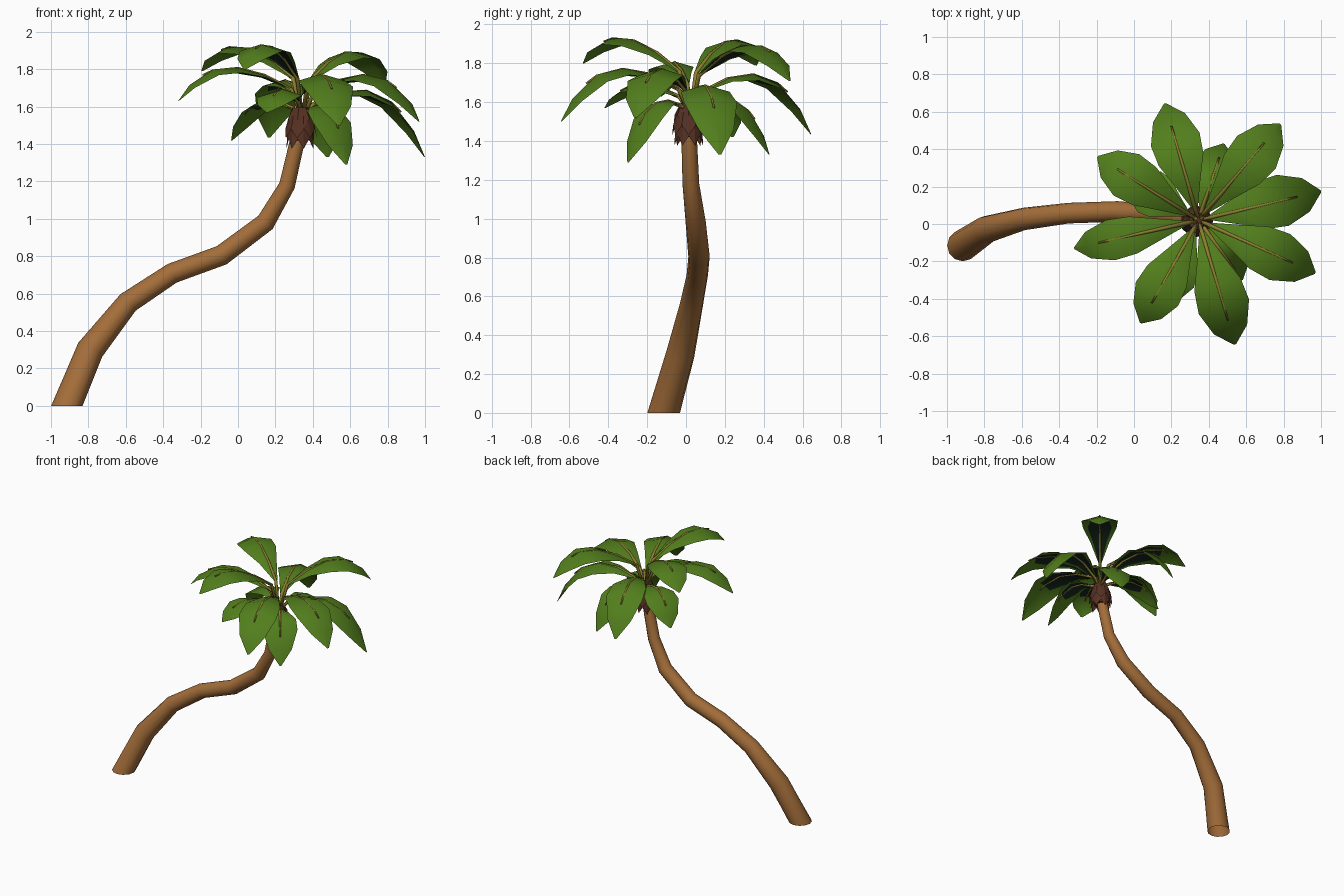
import bpy, bmesh, math
from mathutils import Vector

if "Cube" in bpy.data.objects:
    bpy.data.objects.remove(bpy.data.objects["Cube"])


def material(name, rgb):
    m = bpy.data.materials.new(name)
    m.diffuse_color = (*rgb, 1)
    m.use_nodes = True
    m.node_tree.nodes["Principled BSDF"].inputs["Base Color"].default_value = m.diffuse_color
    return m


BARK = material("bark brown", (0.37, 0.155, 0.042))
HUSK = material("dark husk", (0.092, 0.03, 0.016))
LEAF = material("leaf green", (0.085, 0.21, 0.012))
SHADE = material("leaf underside dark", (0.008, 0.02, 0.013))
RIB = material("rib olive", (0.27, 0.21, 0.03))


def finish(name, bm, mat, smooth=True):
    me = bpy.data.meshes.new(name)
    bm.to_mesh(me)
    bm.free()
    me.materials.append(mat)
    for p in me.polygons:
        p.use_smooth = smooth
    ob = bpy.data.objects.new(name, me)
    bpy.context.collection.objects.link(ob)
    return ob


def tube(bm, path, radii, sides, flat_start=False):
    """Sweep a round section along a path; a flat start stays open."""
    rings = []
    for i, (p, r) in enumerate(zip(path, radii)):
        d = (path[min(i + 1, len(path) - 1)] - path[max(i - 1, 0)]).normalized()
        if flat_start and i == 0:
            d = Vector((0, 0, 1))
        u = Vector((0, 1, 0)).cross(d)
        if u.length < 0.3:
            u = Vector((1, 0, 0)).cross(d)
        u.normalize()
        v = d.cross(u)
        rings.append([bm.verts.new(p + r * (u * math.cos(a) + v * math.sin(a)))
                      for a in (2 * math.pi * k / sides for k in range(sides))])
    for a, b in zip(rings, rings[1:]):
        for k in range(sides):
            n = (k + 1) % sides
            bm.faces.new((a[k], a[n], b[n], b[k]))
    if not flat_start:
        bm.faces.new(rings[0][::-1])
    bm.faces.new(rings[-1])


# Trunk: leaning S-curve, x, y, z, radius
TRUNK = [(-.915, -.115, 0, .084), (-.79, -.03, .30, .074), (-.588, .027, .553, .060),
         (-.352, .058, .709, .055), (-.088, .067, .805, .055), (.147, .05, .981, .052),
         (.262, .025, 1.178, .043), (.318, .016, 1.42, .040), (.335, .015, 1.54, .040)]
bm = bmesh.new()
tube(bm, [Vector(t[:3]) for t in TRUNK], [t[3] for t in TRUNK], 12, True)
trunk = finish("trunk", bm, BARK)
bpy.context.view_layer.objects.active = trunk
trunk.select_set(True)
bpy.ops.object.shade_smooth_by_angle(angle=math.radians(50))

# Crown husk: core plus three jagged skirts of scales
CX, CY = .335, .014
bm = bmesh.new()
core = [(1.42, .05), (1.46, .066), (1.53, .066), (1.59, .042)]
tube(bm, [Vector((CX, CY, z)) for z, r in core], [r for z, r in core], 10)
N = 7
for i, (zt, rt, zb, rb) in enumerate([(1.595, .044, 1.485, .080), (1.55, .062, 1.43, .088),
                                      (1.485, .070, 1.375, .076)]):
    top, bot = [], []
    for k in range(2 * N):
        a = math.pi * (k + i) / N
        c, s = math.cos(a), math.sin(a)
        tip = k % 2
        z = zb if tip else zb + .05
        r = rb if tip else rb - .006
        top.append(bm.verts.new((CX + rt * c, CY + rt * s, zt)))
        bot.append(bm.verts.new((CX + r * c, CY + r * s, z)))
    for k in range(2 * N):
        n = (k + 1) % (2 * N)
        bm.faces.new((top[k], bot[k], bot[n], top[n]))
finish("crown_husk", bm, HUSK, False)

# Fronds: tip x, y, z, arch height, half width
FRONDS = [(.165, .645, 1.435, 1.73, .135), (.783, .535, 1.71, 1.90, .135),
          (1.0, .175, 1.33, 1.665, .14), (.97, -.262, 1.52, 1.765, .135),
          (.54, -.645, 1.50, 1.765, .14), (.035, -.53, 1.80, 1.935, .13),
          (-.32, -.13, 1.63, 1.81, .11), (-.195, .36, 1.79, 1.925, .13),
          (.58, -.30, 1.29, 1.57, .125), (.48, .43, 1.33, 1.59, .125),
          (-.035, .24, 1.42, 1.62, .125), (.155, -.42, 1.57, 1.69, .12)]
BLADE = [(0, .10), (.18, .52), (.38, .92), (.6, 1.0), (.85, .66), (1, .05)]
leaves, patches, ribs = bmesh.new(), bmesh.new(), bmesh.new()
hub = Vector((.345, .02, 0))


def strip(bm, rows):
    """Skin rows of three points into a folded strip facing up."""
    rows = [[bm.verts.new(p) for p in r] for r in rows]
    for a, b in zip(rows, rows[1:]):
        for k in (0, 1):
            f = bm.faces.new((a[k], b[k], b[k + 1], a[k + 1]))
            f.normal_update()
            if f.normal.z < 0:
                f.normal_flip()


for x, y, zt, zp, w in FRONDS:
    tip = Vector((x, y, zt))
    out = Vector((x, y, 0)) - hub
    out.normalize()
    side = Vector((-out.y, out.x, 0))
    start = hub + out * .06 + Vector((0, 0, 1.57 + .52 * max(zp - 1.57, .03)))
    peak = start.lerp(tip, .6)
    peak.z = zp
    t = .5
    ctrl = (peak - start * (1 - t) ** 2 - tip * t * t) / (2 * t * (1 - t))

    def spine(s):
        return start * (1 - s) ** 2 + ctrl * (2 * s * (1 - s)) + tip * s * s

    # blade folded along its midrib, dark patch just below its inner part
    rows, under = [], []
    for s, f in BLADE:
        p = spine(s)
        up = ((ctrl - start) * (1 - s) + (tip - ctrl) * s).cross(side).normalized()
        if up.z < 0:
            up = -up
        edge, drop = side * w * f, up * (-.28 * w * f)
        rows.append((p + edge + drop, p, p - edge + drop))
        if s < .7:
            q, g = p - up * .005, .72 if s < .5 else .45
            under.append((q + (edge + drop) * g, q, q + (drop - edge) * g))
    strip(leaves, rows)
    strip(patches, under)
    # stem rising from the husk and running under the blade
    steps = [0, .18, .38, .6, .7]
    root = hub + out * .012 + Vector((0, 0, 1.56))
    tube(ribs, [root] + [spine(s) - Vector((0, 0, .005)) for s in steps],
         [.011] + [.010 * (1 - s) + .002 for s in steps], 5)
bmesh.ops.recalc_face_normals(ribs, faces=ribs.faces[:])
finish("palm_leaves", leaves, LEAF)
finish("leaf_underside_patches", patches, SHADE)
finish("leaf_ribs", ribs, RIB)
